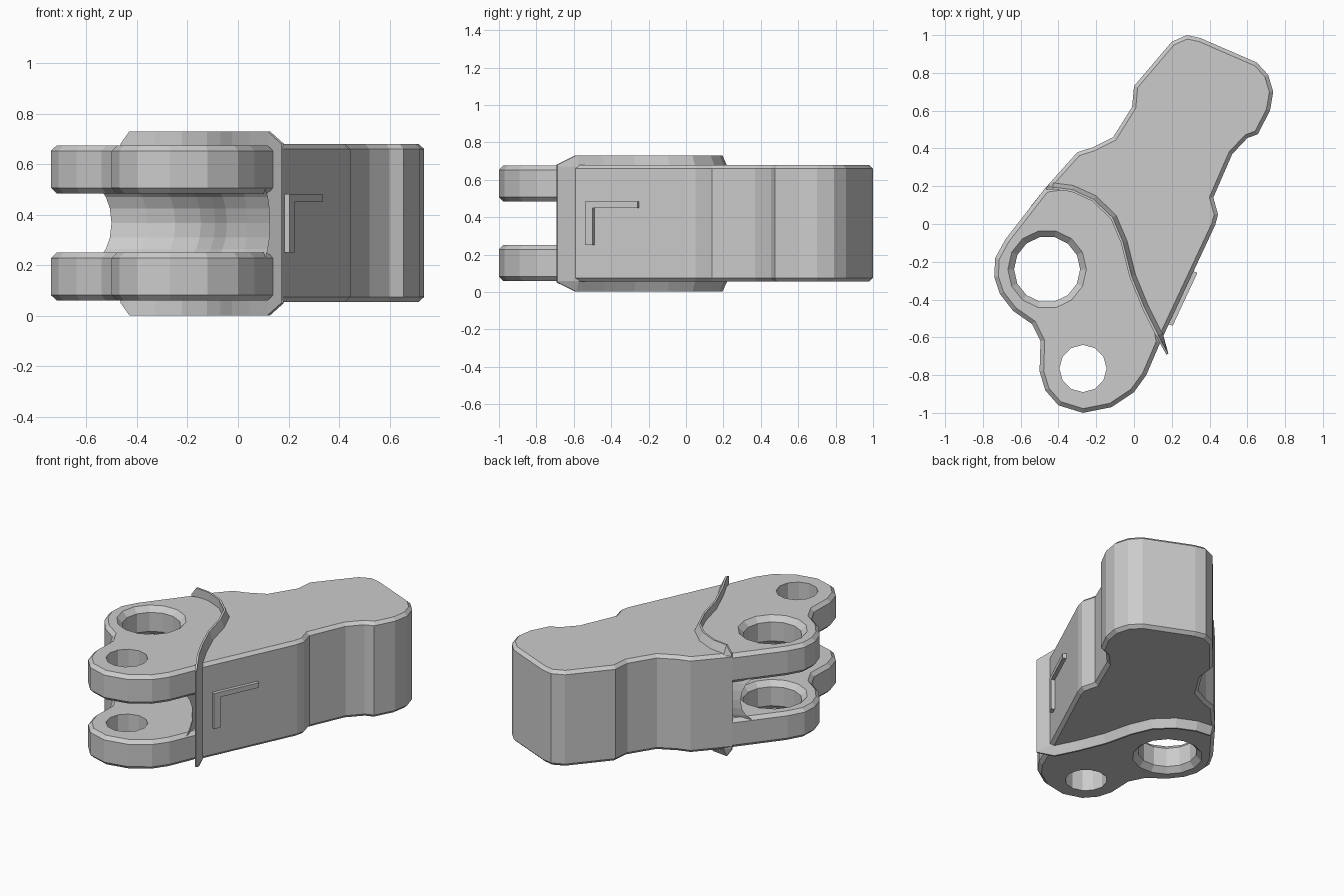
import bpy, bmesh
from math import cos, sin, pi
from mathutils import Vector

if "Cube" in bpy.data.objects:
    bpy.data.objects.remove(bpy.data.objects["Cube"])

# Curved seam between the solid body and the forked end (top view)
SEAM = [(-.47, .19), (-.33, .175), (-.22, .125), (-.12, .03), (-.065, -.1),
        (-.02, -.28), (.05, -.45), (.14, -.625)]
LUG_EDGE = [(-.68, -.08), (-.735, -.18), (-.74, -.28), (-.71, -.37), (-.64, -.46),
            (-.54, -.53), (-.495, -.62), (-.50, -.78), (-.47, -.88), (-.40, -.96),
            (-.27, -1), (-.12, -.97), (0, -.89), (.065, -.80)]
BODY_EDGE = [(.43, -.005), (.445, .05), (.42, .14), (.52, .37), (.60, .455),
             (.655, .475), (.72, .6), (.737, .7), (.71, .79), (.65, .855),
             (.35, .985), (.28, 1), (.2, .965), (0, .73), (-.01, .62),
             (-.11, .46), (-.22, .405), (-.30, .38)]


def make_object(name, bm):
    bmesh.ops.recalc_face_normals(bm, faces=bm.faces[:])
    mesh = bpy.data.meshes.new(name)
    bm.to_mesh(mesh)
    bm.free()
    ob = bpy.data.objects.new(name, mesh)
    bpy.context.collection.objects.link(ob)
    return ob


def prism(name, outline, z0, z1, chamfer):
    bm = bmesh.new()
    base = bm.faces.new([bm.verts.new((x, y, z0)) for x, y in outline])
    ret = bmesh.ops.extrude_face_region(bm, geom=[base], use_keep_orig=True)
    for v in ret["geom"]:
        if isinstance(v, bmesh.types.BMVert):
            v.co.z = z1
    bmesh.ops.recalc_face_normals(bm, faces=bm.faces[:])
    if chamfer:
        rims = [e for e in bm.edges if abs(e.verts[0].co.z - e.verts[1].co.z) < 1e-5]
        bmesh.ops.bevel(bm, geom=rims, offset=chamfer, offset_type='OFFSET',
                        segments=1, profile=.5, affect='EDGES')
    return make_object(name, bm)


def loft(name, rings):
    """Skin a list of equal-length closed rings and cap both ends."""
    bm = bmesh.new()
    rows = [[bm.verts.new(p) for p in r] for r in rings]
    n = len(rows[0])
    for a, b in zip(rows, rows[1:]):
        for i in range(n):
            bm.faces.new((a[i], a[(i + 1) % n], b[(i + 1) % n], b[i]))
    bm.faces.new(rows[0])
    bm.faces.new(rows[-1])
    return make_object(name, bm)


def drill(ob, x, y, r, flare, z0, z1, sides):
    """Cut a hole with chamfered mouths through a lug."""
    levels = [(z0 - .05, r + flare), (z0, r + flare), (z0 + flare, r),
              (z1 - flare, r), (z1, r + flare), (z1 + .05, r + flare)]
    if not flare:
        levels = [levels[0], levels[-1]]
    cutter = loft("hole_cutter", [[(x + rr * cos(2 * pi * i / sides),
                                    y + rr * sin(2 * pi * i / sides), z)
                                   for i in range(sides)] for z, rr in levels])
    cutter.hide_render = True
    mod = ob.modifiers.new("hole", 'BOOLEAN')
    mod.object = cutter
    mod.operation = 'DIFFERENCE'
    mod.solver = 'EXACT'
    bpy.context.view_layer.objects.active = ob
    bpy.ops.object.modifier_apply(modifier=mod.name)
    bpy.data.objects.remove(cutter)


# Solid body
prism("body", SEAM + BODY_EDGE, .055, .68, .02)

# Two fork lugs, tucked into the body along the seam
tucked = [SEAM[0]] + [(x + .05, y + .04) for x, y in SEAM[1:-1]] + [SEAM[-1]]
for name, z0, z1 in (("lower_lug", .06, .25), ("upper_lug", .485, .675)):
    lug = prism(name, tucked + LUG_EDGE[::-1], z0, z1, .022)
    drill(lug, -.46, -.24, .175, .033, z0, z1, 14)
    drill(lug, -.27, -.765, .125, 0, z0, z1, 12)

# Concave throat wall between the lugs
start, end = Vector((-.62, -.78)), Vector((-.42, -.91))
rings = []
for z, d in ((.235, .12), (.265, .085), (.31, .06), (.3675, .05),
             (.425, .06), (.47, .085), (.50, .12)):
    front = [Vector(p) + start.lerp(end, i / 7) * d * (1 if i < 6 else .6)
             for i, p in enumerate(SEAM)]
    back = [(x + .03, y + .03) for x, y in SEAM[1:-1]][::-1]
    rings.append([(p[0], p[1], z) for p in front + back])
loft("throat_wall", rings)

# Thin raised flange following the seam, tapering at both ends
path = [Vector(p) for p in [(-.465, .188), (-.43, .187)] + SEAM[1:-1]
        + [(.12, -.59), (.175, -.69)]]
rings = []
for i, p in enumerate(path):
    t = (path[min(i + 1, len(path) - 1)] - path[max(i - 1, 0)]).normalized()
    n = Vector((-t.y, t.x))          # points to the body side
    tip = i in (0, len(path) - 1)
    rise = .006 if tip else .055
    wide = .004 if tip else .035
    a, b, c = p - n * .004, p + n * .008, p + n * wide
    rings.append([(a.x, a.y, .675 + rise), (b.x, b.y, .675 + rise), (c.x, c.y, .67),
                  (c.x, c.y, .06), (b.x, b.y, .057 - rise), (a.x, a.y, .057 - rise)])
loft("seam_flange", rings)

# Raised angle rib on the right flank
along = Vector((.424, .906))
out = Vector((.906, -.424))


def rib_bar(name, y0, y1, z0, z1):
    wall = [Vector((.14, -.625)) + along * ((y + .625) / .906) for y in (y0, y1)]
    quad = [wall[0] - out * .02, wall[1] - out * .02,
            wall[1] + out * .022, wall[0] + out * .022]
    prism(name, [(p.x, p.y) for p in quad], z0, z1, 0)


rib_bar("upright_rib", -.53, -.49, .25, .45)
rib_bar("level_rib", -.53, -.25, .45, .483)
